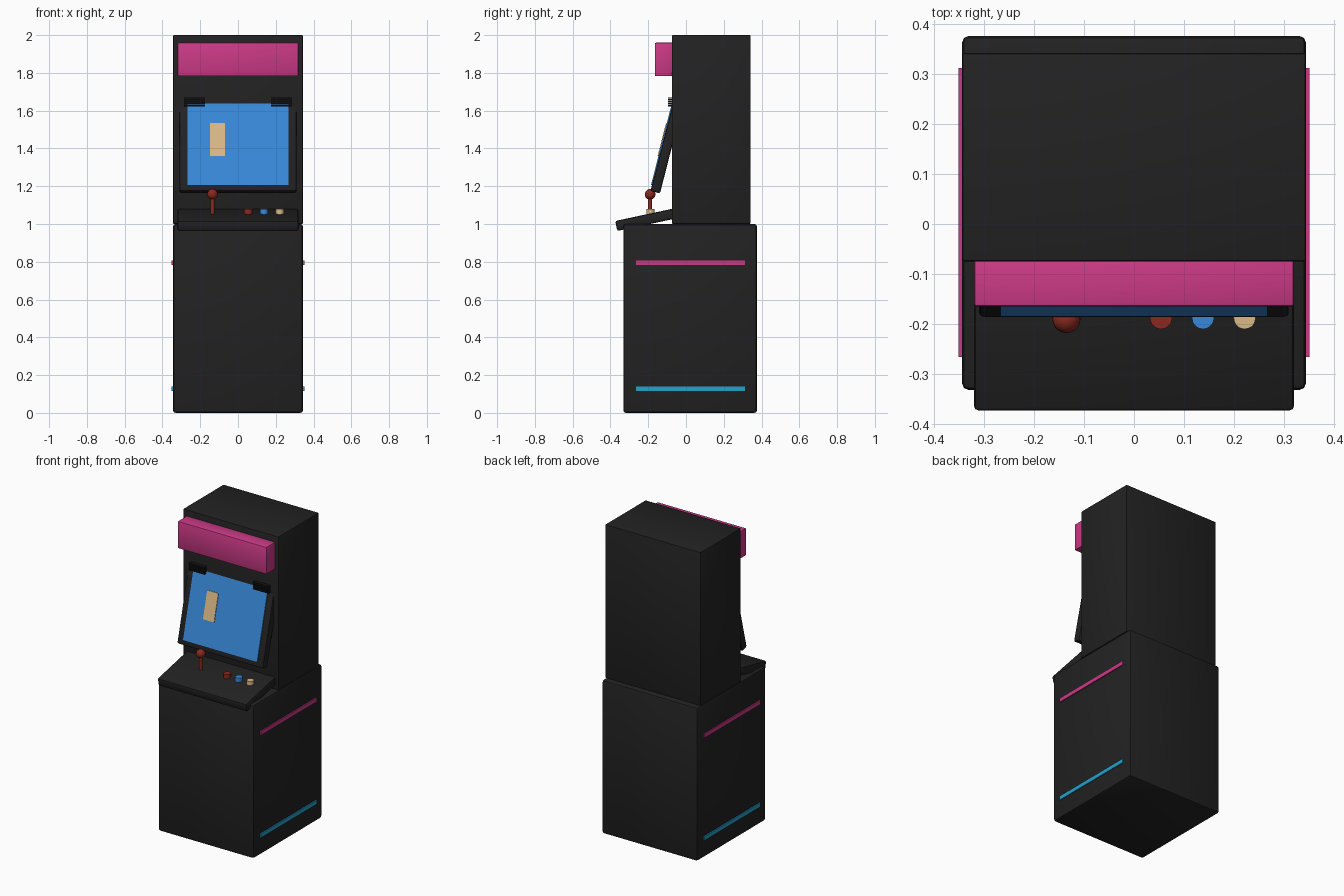
import bpy
import math
from mathutils import Matrix, Vector

if "Cube" in bpy.data.objects:
    bpy.data.objects.remove(bpy.data.objects["Cube"])


def material(name, rgb):
    m = bpy.data.materials.new(name)
    m.diffuse_color = (*rgb, 1.0)
    m.use_nodes = True
    m.node_tree.nodes["Principled BSDF"].inputs["Base Color"].default_value = m.diffuse_color
    return m


DARK = material("charcoal", (0.016, 0.016, 0.016))
BLACK = material("black", (0.008, 0.008, 0.008))
PINK = material("pink", (0.6, 0.042, 0.24))
CYAN = material("cyan", (0.018, 0.36, 0.6))
BLUE = material("blue", (0.04, 0.25, 0.7))
TAN = material("tan", (0.7, 0.49, 0.24))
RED = material("red", (0.26, 0.022, 0.014))


def box(name, size, center, mat, tilt=0.0, bevel=0.0):
    """Box of the given full size, tilted about x, with an optional rounded edge."""
    bpy.ops.mesh.primitive_cube_add(size=1, location=center, rotation=(tilt, 0, 0))
    ob = bpy.context.object
    ob.name = name
    ob.scale = size
    bpy.ops.object.transform_apply(location=False, rotation=False, scale=True)
    ob.data.materials.append(mat)
    if bevel:
        mod = ob.modifiers.new("rounded_edges", "BEVEL")
        mod.width = bevel
        mod.segments = 2
        bpy.ops.object.modifier_apply(modifier=mod.name)
        bpy.ops.object.shade_smooth_by_angle(angle=math.radians(35))
    return ob


def span(name, x, y, z, mat, bevel=0.0):
    """Upright box given by its min and max on each axis."""
    size = [b - a for a, b in (x, y, z)]
    center = [(a + b) / 2 for a, b in (x, y, z)]
    return box(name, size, center, mat, bevel=bevel)


def cylinder(name, radius, x, y, z0, z1, mat):
    bpy.ops.mesh.primitive_cylinder_add(vertices=20, radius=radius, depth=z1 - z0,
                                        location=(x, y, (z0 + z1) / 2))
    ob = bpy.context.object
    ob.name = name
    ob.data.materials.append(mat)
    bpy.ops.object.shade_smooth_by_angle(angle=math.radians(35))


# Cabinet
span("lower_cabinet", (-0.344, 0.344), (-0.332, 0.376), (0, 1.0), DARK, 0.014)
span("upper_cabinet", (-0.344, 0.344), (-0.075, 0.342), (1.0, 2.0), DARK, 0.006)
span("marquee", (-0.32, 0.32), (-0.165, -0.07), (1.783, 1.96), PINK, 0.006)

# Side stripes
for side, sx in (("left", -1), ("right", 1)):
    xs = sorted((sx * 0.342, sx * 0.351))
    span(side + "_upper_stripe", xs, (-0.266, 0.312), (0.782, 0.808), PINK)
    span(side + "_lower_stripe", xs, (-0.266, 0.312), (0.115, 0.141), CYAN)

# Leaning monitor: positions are measured from its lower front edge
LEAN = -0.25
lean = Matrix.Rotation(LEAN, 3, "X")
corner = Vector((0, -0.188, 1.175))


def on_monitor(x, depth, up):
    return corner + lean @ Vector((x, depth, up))


box("monitor_bezel", (0.62, 0.052, 0.52), on_monitor(0, 0.026, 0.26), DARK, LEAN, 0.01)
box("screen", (0.534, 0.012, 0.46), on_monitor(0, 0.001, 0.262), BLUE, LEAN)
box("screen_figure", (0.08, 0.006, 0.178), on_monitor(-0.108, -0.006, 0.279), TAN, LEAN)

# Speaker grille slats
for side, sx in (("left", -1), ("right", 1)):
    for i in range(5):
        z = 1.626 + i * 0.0105
        box(f"{side}_speaker_slat_{i + 1}", (0.112, 0.025, 0.006),
            (sx * 0.231, -0.0835, z), BLACK)

# Sloping control panel, measured from its upper front edge
SLOPE = 0.21
edge = Vector((0, -0.375, 1.016))
center = edge + Matrix.Rotation(SLOPE, 3, "X") @ Vector((0, 0.17, -0.027))
box("control_panel", (0.64, 0.34, 0.054), center, DARK, SLOPE, 0.01)

# Joystick
cylinder("joystick_shaft", 0.011, -0.135, -0.19, 1.045, 1.145, RED)
bpy.ops.mesh.primitive_uv_sphere_add(segments=20, ring_count=12, radius=0.028,
                                     location=(-0.135, -0.19, 1.157))
ball = bpy.context.object
ball.name = "joystick_ball"
ball.data.materials.append(RED)
bpy.ops.object.shade_smooth()

# Buttons
for name, x, mat in (("red", 0.054, RED), ("blue", 0.138, BLUE), ("tan", 0.221, TAN)):
    cylinder(name + "_button", 0.022, x, -0.188, 1.05, 1.079, mat)
